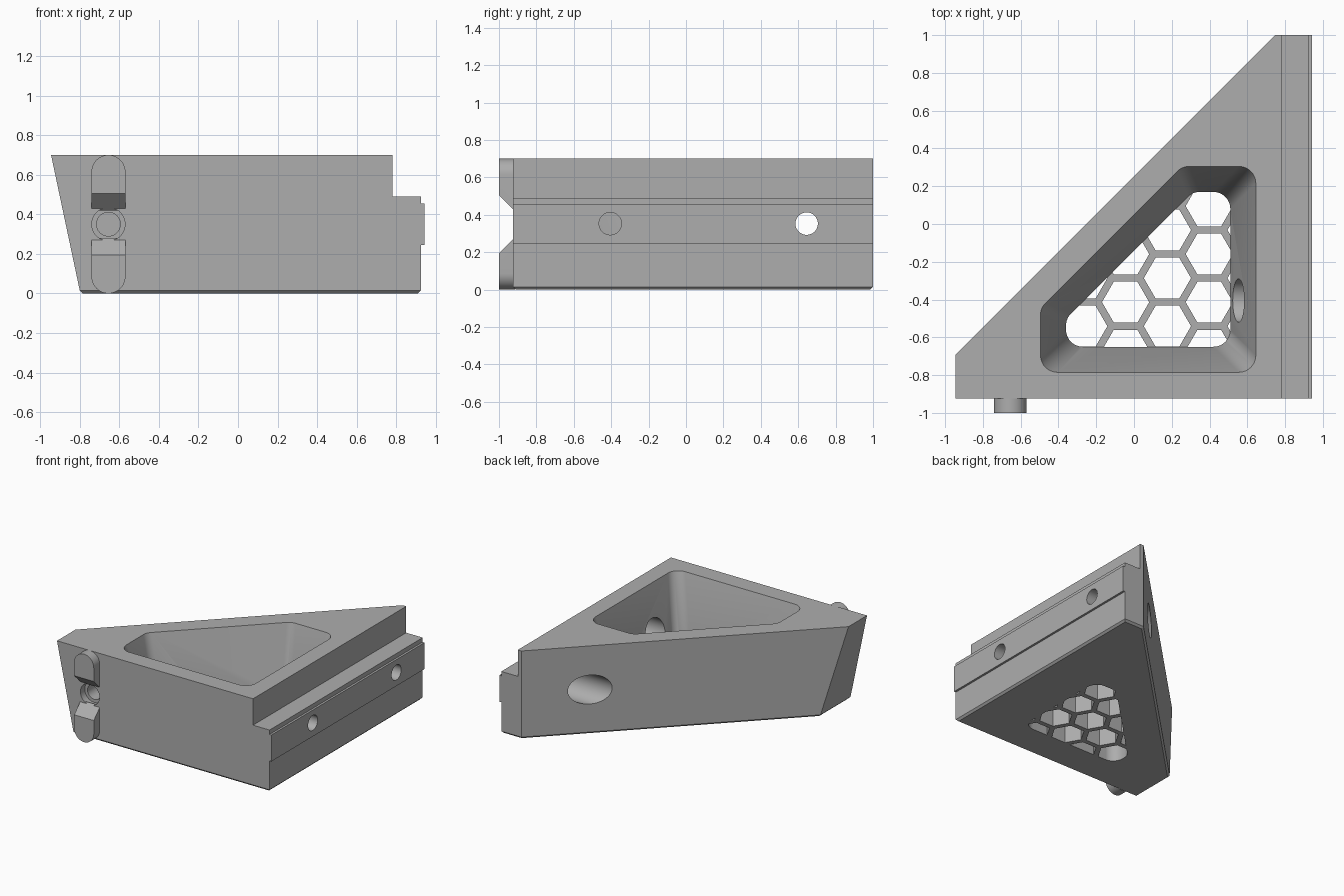
import bpy, bmesh, math
from mathutils import Vector, Matrix

if "Cube" in bpy.data.objects:
    bpy.data.objects.remove(bpy.data.objects["Cube"])

grey = bpy.data.materials.new("plain grey")
grey.diffuse_color = (0.42, 0.42, 0.42, 1)
grey.use_nodes = True
grey.node_tree.nodes["Principled BSDF"].inputs["Base Color"].default_value = grey.diffuse_color


def make(name, bm):
    bmesh.ops.recalc_face_normals(bm, faces=bm.faces)
    me = bpy.data.meshes.new(name)
    bm.to_mesh(me)
    bm.free()
    ob = bpy.data.objects.new(name, me)
    bpy.context.collection.objects.link(ob)
    me.materials.append(grey)
    return ob


def loft(bm, a, b):
    """Closed solid between two matching rings."""
    va = [bm.verts.new(p) for p in a]
    vb = [bm.verts.new(p) for p in b]
    n = len(va)
    bm.faces.new(va)
    bm.faces.new(vb)
    for i in range(n):
        bm.faces.new((va[i], va[(i + 1) % n], vb[(i + 1) % n], vb[i]))


def slice_off(bm, point, normal):
    """Cut away everything on the normal side and cap the cut."""
    bmesh.ops.recalc_face_normals(bm, faces=bm.faces)
    cut = bmesh.ops.bisect_plane(bm, geom=bm.verts[:] + bm.edges[:] + bm.faces[:],
                                 plane_co=point, plane_no=Vector(normal).normalized(),
                                 clear_outer=True)
    edges = [e for e in cut["geom_cut"] if isinstance(e, bmesh.types.BMEdge)]
    bmesh.ops.edgeloop_fill(bm, edges=edges)


def boolean(ob, cutter, op="DIFFERENCE"):
    cutter.hide_render = True
    mod = ob.modifiers.new("cut", "BOOLEAN")
    mod.object, mod.operation, mod.solver = cutter, op, "EXACT"
    bpy.context.view_layer.objects.active = ob
    bpy.ops.object.modifier_apply(modifier=mod.name)
    bpy.data.objects.remove(cutter)


def rounded(points, r, z, seg=10):
    """Counter-clockwise convex outline with rounded corners at height z."""
    out = []
    n = len(points)
    for i in range(n):
        p = Vector(points[i])
        a = (Vector(points[i - 1]) - p).normalized()
        b = (Vector(points[(i + 1) % n]) - p).normalized()
        half = a.angle(b) / 2
        c = p + (a + b).normalized() * (r / math.sin(half))
        start = math.atan2(-a.x, a.y)    # outward normal of incoming edge
        start = math.atan2(a.x, -a.y)
        start = math.atan2((p + a * (r / math.tan(half)) - c).y,
                           (p + a * (r / math.tan(half)) - c).x)
        sweep = math.pi - 2 * half
        for k in range(seg + 1):
            t = start + sweep * k / seg
            out.append((c.x + r * math.cos(t), c.y + r * math.sin(t), z))
    return out


def bore(axis, start, end, u, v, r):
    """Round cutter along x or y."""
    bm = bmesh.new()
    rings = []
    for s in (start, end):
        ring = []
        for k in range(48):
            t = math.tau * k / 48
            a, b = u + r * math.cos(t), v + r * math.sin(t)
            ring.append((s, a, b) if axis == "x" else (a, s, b))
        rings.append(ring)
    loft(bm, *rings)
    return make("bore_cutter", bm)


# Wedge body: stepped rail profile, trimmed by the diagonal and the slanted end
FRONT, BACK, TOP, CH = -0.925, 1.0, 0.70, 0.015
profile = [(-1.2, 0), (0.91, 0), (0.925, CH), (0.925, 0.245), (0.942, 0.245),
           (0.942, 0.455), (0.925, 0.455), (0.925, 0.49), (0.78, 0.49),
           (0.78, TOP), (-1.2, TOP)]
bm = bmesh.new()
loft(bm, [(x, FRONT, z) for x, z in profile], [(x, BACK, z) for x, z in profile])
slice_off(bm, (-0.945, 0, TOP), (-0.685, 0, -0.145))
slice_off(bm, (0, 0.252, 0), (-1, 1, 0))
# Bottom edge chamfers
slice_off(bm, (0, FRONT, CH), (0, -1, -1))
slice_off(bm, (0, BACK, CH), (0, 1, -1))
slice_off(bm, (-0.80, 0, CH), (-1, 0, -1))
slice_off(bm, (0, 0.252, CH), (-1, 1, -math.sqrt(2)))
body = make("wedge_body", bm)

# Tapered pocket
FLOOR = 0.19


def pocket_points(inset):
    x0, x1, y0, y1 = -0.495 + inset, 0.645 - inset, -0.785 + inset, 0.305 - inset
    c = 0.05 - inset * math.sqrt(2)
    return [(x0, y0), (x1, y0), (x1, y1), (y1 - c, y1), (x0, x0 + c)]


SLOPE = 0.135 / (TOP - FLOOR)
bm = bmesh.new()
loft(bm, rounded(pocket_points(0.135), 0.09, FLOOR),
     rounded(pocket_points(-0.1 * SLOPE), 0.09, TOP + 0.1))
boolean(body, make("pocket_cutter", bm))

# Honeycomb openings, clipped to the pocket floor
bm = bmesh.new()
for col in range(-3, 3):
    for row in range(-3, 3):
        cx = 0.177 + 0.2215 * col
        cy = -0.032 + 0.2545 * (row + 0.5 * (col % 2))
        ring = [(cx + 0.125 * math.cos(k * math.pi / 3),
                 cy + 0.125 * math.sin(k * math.pi / 3)) for k in range(6)]
        cy_hex = [(x, y - 0.0) for x, y in ring]
        loft(bm, [(x, y, -0.1) for x, y in cy_hex], [(x, y, FLOOR + 0.02) for x, y in cy_hex])
honeycomb = make("honeycomb_cutter", bm)
bm = bmesh.new()
loft(bm, rounded(pocket_points(0.135), 0.09, -0.2), rounded(pocket_points(0.135), 0.09, FLOOR + 0.1))
boolean(honeycomb, make("floor_clip", bm), "INTERSECT")
boolean(body, honeycomb)

# Rail bolt holes with wide head bores, and the front socket
for y, inner in ((-0.405, 0.40), (0.645, 0.10)):
    boolean(body, bore("x", inner, 0.72, y, 0.353, 0.115))
    boolean(body, bore("x", inner, 1.1, y, 0.353, 0.06))
boolean(body, bore("y", -1.1, -0.87, -0.655, 0.35, 0.084))
boolean(body, bore("y", -1.1, -0.68, -0.655, 0.35, 0.06))

# Locating pegs: round-ended, with sloped inner ends
for name, side in (("upper_peg", 1), ("lower_peg", -1)):
    r = 0.086
    ring = [(-0.655 + r * math.cos(math.pi * k / 24), 0.35 - r + r * math.sin(math.pi * k / 24))
            for k in range(25)] + [(-0.655 - r, 0.0), (-0.655 + r, 0.0)]
    bm = bmesh.new()
    loft(bm, [(x, -1.0, z) for x, z in ring], [(x, FRONT + 0.01, z) for x, z in ring])
    slice_off(bm, (0, -1.0, 0.155), (0, -1, -1))
    bm.transform(Matrix.Translation((0, 0, 0.35)) @ Matrix.Scale(side, 4, (0, 0, 1)))
    make(name, bm)

# Smooth the curved walls, keep hard edges
bpy.ops.object.select_all(action="DESELECT")
for ob in bpy.context.collection.objects:
    ob.select_set(True)
bpy.context.view_layer.objects.active = body
bpy.ops.object.shade_smooth_by_angle(angle=math.radians(30))
